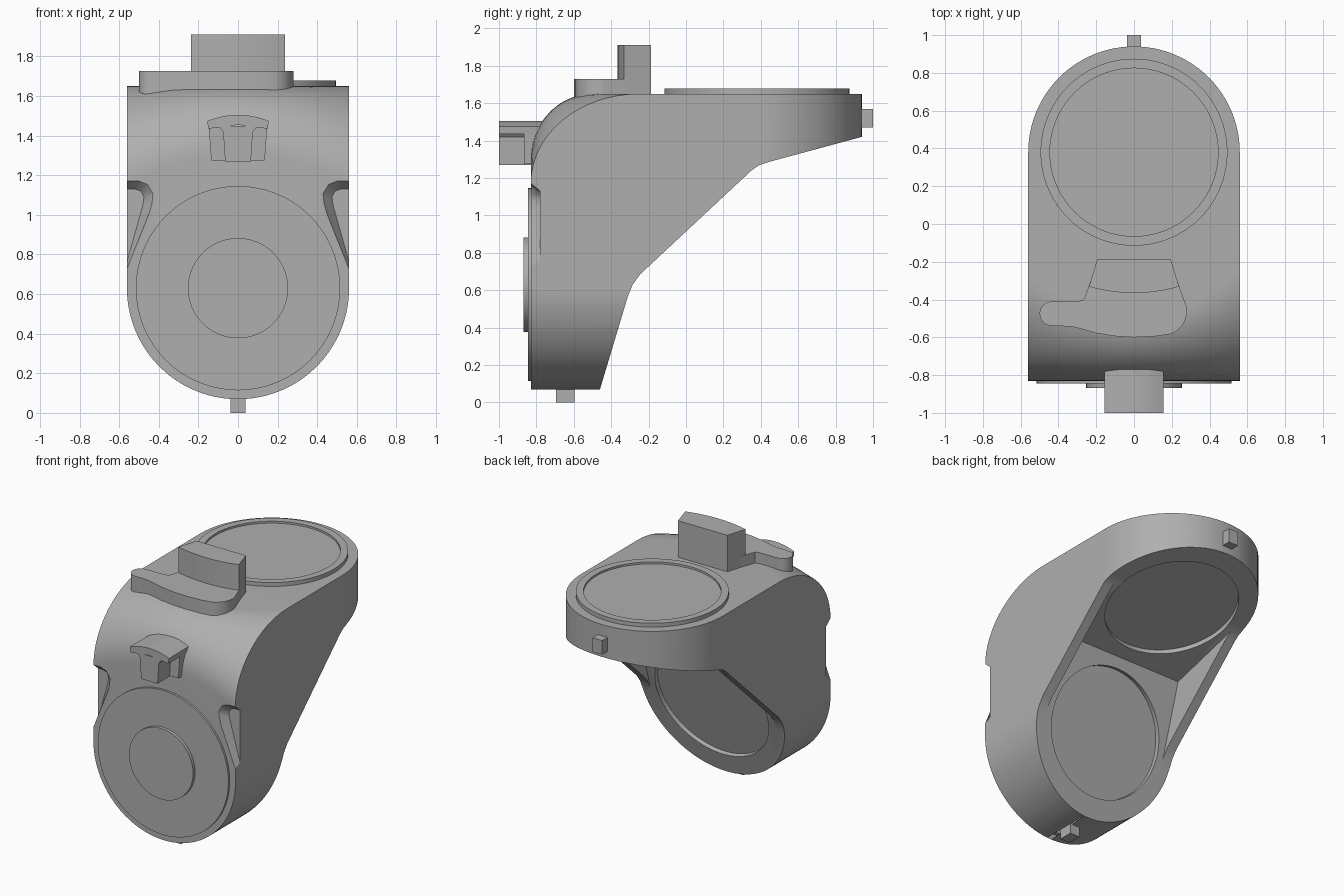
import bpy, bmesh, math
from mathutils import Matrix, Vector

cube = bpy.data.objects.get("Cube")
if cube:
    bpy.data.objects.remove(cube, do_unlink=True)

grey = bpy.data.materials.new("plain grey")
grey.use_nodes = True
colour = (0.43, 0.43, 0.43, 1)
grey.diffuse_color = colour
grey.node_tree.nodes["Principled BSDF"].inputs["Base Color"].default_value = colour


def loft(name, rings, closed_ends=True):
    """Skin a list of equal-length point loops and cap both ends."""
    bm = bmesh.new()
    loops = [[bm.verts.new(p) for p in ring] for ring in rings]
    n = len(loops[0])
    for a, b in zip(loops, loops[1:]):
        for i in range(n):
            j = (i + 1) % n
            bm.faces.new((a[i], a[j], b[j], b[i]))
    bm.faces.new(loops[0])
    bm.faces.new(loops[-1][::-1])
    bmesh.ops.recalc_face_normals(bm, faces=bm.faces)
    mesh = bpy.data.meshes.new(name)
    bm.to_mesh(mesh)
    bm.free()
    mesh.materials.append(grey)
    obj = bpy.data.objects.new(name, mesh)
    bpy.context.collection.objects.link(obj)
    return obj


def prism(name, pts, axis, lo, hi, end_pts=None):
    place = {"x": lambda p, q, a: (a, p, q),
             "y": lambda p, q, a: (p, a, q),
             "z": lambda p, q, a: (p, q, a)}[axis]
    return loft(name, [[place(p, q, lo) for p, q in pts],
                       [place(p, q, hi) for p, q in end_pts or pts]])


def turn(name, profile, centre, direction, n=72):
    """Turn a (radius, height) profile around a direction."""
    m = Matrix.Translation(centre) @ Vector(direction).to_track_quat("Z", "Y").to_matrix().to_4x4()
    ang = [2 * math.pi * i / n for i in range(n)]
    return loft(name, [[m @ Vector((r * math.cos(t), r * math.sin(t), h)) for t in ang]
                       for r, h in profile])


def box(name, x, y, z):
    return prism(name, [(x[0], y[0]), (x[1], y[0]), (x[1], y[1]), (x[0], y[1])], "z", *z)


def arc(cx, cy, rx, ry, a0, a1, n):
    return [(cx + rx * math.cos(math.radians(a0 + (a1 - a0) * i / n)),
             cy + ry * math.sin(math.radians(a0 + (a1 - a0) * i / n))) for i in range(n + 1)]


def boolean(obj, tool, operation):
    tool.hide_render = True
    mod = obj.modifiers.new("cut", "BOOLEAN")
    mod.operation, mod.solver, mod.object = operation, "EXACT", tool
    bpy.context.view_layer.objects.active = obj
    bpy.ops.object.modifier_apply(modifier=mod.name)
    bpy.data.objects.remove(tool, do_unlink=True)


# Body: side section whose shoulder rounding grows toward the sides
HALF, FRONT, TOP = 0.56, -0.83, 1.65
back = [(1.0, TOP), (1.0, 1.436), (0.44, 1.285), (0.39, 1.268), (0.35, 1.24),
        (-0.245, 0.685), (-0.285, 0.63), (-0.31, 0.57), (-0.475, 0.02), (FRONT, 0.02)]
sections = []
for i in range(25):
    x = -0.6 + 1.2 * i / 24
    r = 0.35 + 0.13 * (x / HALF) ** 2
    ry = 0.33 + 0.25 * (x / HALF) ** 2
    shoulder = arc(FRONT + ry, TOP - r, ry, r, 180, 90, 16)
    sections.append([(x, y, z) for y, z in shoulder + back])
body = loft("body", sections)

# Round the lower end and the rear end
h = HALF + 0.001
boolean(body, prism("c", arc(0, 0.63, h, h, 180, 360, 48) + [(h, 2), (-h, 2)],
                    "y", -1.2, 1.2), "INTERSECT")
boolean(body, prism("c", arc(0, 0.38, HALF, HALF, 0, 180, 48) + [(-HALF, -1.2), (HALF, -1.2)],
                    "z", -0.2, 2.2), "INTERSECT")

# Open corner between the two side webs
boolean(body, prism("c", [(-0.14, 1.125), (-0.304, 0.578), (0.1, 0.3), (0.7, 0.9),
                          (0.45, 1.284)], "x", -0.49, 0.49), "DIFFERENCE")

# Round recesses on the inner faces
for centre, normal in (((0, -0.292, 0.63), (0, 0.957, -0.288)),
                       ((0, 0.38, 1.269), (0, 0.26, -0.965))):
    boolean(body, turn("c", [(0.44, -0.03), (0.44, 0.08)], centre, normal), "DIFFERENCE")

# Finger notches on the front corners
outer = [(0.65, 1.18), (0.5, 1.18), (0.45, 1.16), (0.42, 1.11), (0.425, 1.06), (0.57, 0.7), (0.65, 0.5)]
inner = [(0.65, 1.13), (0.52, 1.13), (0.49, 1.12), (0.475, 1.09), (0.48, 1.05), (0.57, 0.73), (0.65, 0.5)]
for s in (-1, 1):
    boolean(body, prism("c", [(s * p, q) for p, q in outer], "y", -0.84, -0.78,
                        [(s * p, q) for p, q in inner]), "DIFFERENCE")

# Round plates
turn("front_disc", [(0.516, 0), (0.516, 0.045)], (0, -0.8, 0.63), (0, -1, 0))
turn("front_dial", [(0.253, 0), (0.253, 0.068)], (0, -0.8, 0.63), (0, -1, 0))
turn("top_ring", [(0.495, 0), (0.495, 0.078), (0.445, 0.078), (0.445, 0.064)],
     (0, 0.38, 1.6), (0, 0, 1))

# Lever on the top: arm plate and raised grip
plate = (arc(-0.435, -0.475, 0.065, 0.065, 90, 270, 12)
         + [(-0.34, -0.542), (-0.28, -0.555), (-0.2, -0.578), (-0.1, -0.594), (0, -0.6), (0.12, -0.594)]
         + arc(0.15, -0.46, 0.13, 0.13, -70, 10, 10)
         + [(0.19, -0.19), (-0.19, -0.19), (-0.265, -0.4), (-0.3, -0.41)])
prism("lever_plate", plate, "z", 1.58, 1.728)
grip = arc(0, 0.5, 0.865, 0.865, 254, 286, 12) + [(0.195, -0.188), (-0.195, -0.188)]
prism("lever_grip", grip, "z", 1.64, 1.91)

# Front hook: curved cap, narrow stem and wider back plate
cap = arc(0, 1.1, 0.405, 0.405, 67.5, 112.5, 10) + [(-0.15, 1.435), (0, 1.455), (0.15, 1.435)]
prism("hook_cap", cap, "y", -1.0, -0.77)
prism("hook_stem", [(-0.065, 1.27), (0.065, 1.27), (0.075, 1.42), (0.1, 1.45),
                    (-0.1, 1.45), (-0.075, 1.42)], "y", -1.0, -0.8)
prism("hook_back", [(-0.135, 1.275), (0.135, 1.275), (0.148, 1.45), (-0.148, 1.45)],
      "y", -0.865, -0.76)

# Locating pegs
box("bottom_peg", (-0.038, 0.038), (-0.695, -0.595), (0, 0.12))
box("rear_peg", (-0.038, 0.038), (0.9, 1.0), (1.47, 1.57))

# Smooth the curved parts, keep the edges sharp
bpy.ops.object.select_all(action="DESELECT")
for obj in bpy.context.collection.objects:
    if obj.type == "MESH" and grey.name in obj.data.materials:
        obj.select_set(True)
        bpy.context.view_layer.objects.active = obj
bpy.ops.object.shade_smooth_by_angle(angle=math.radians(30))
